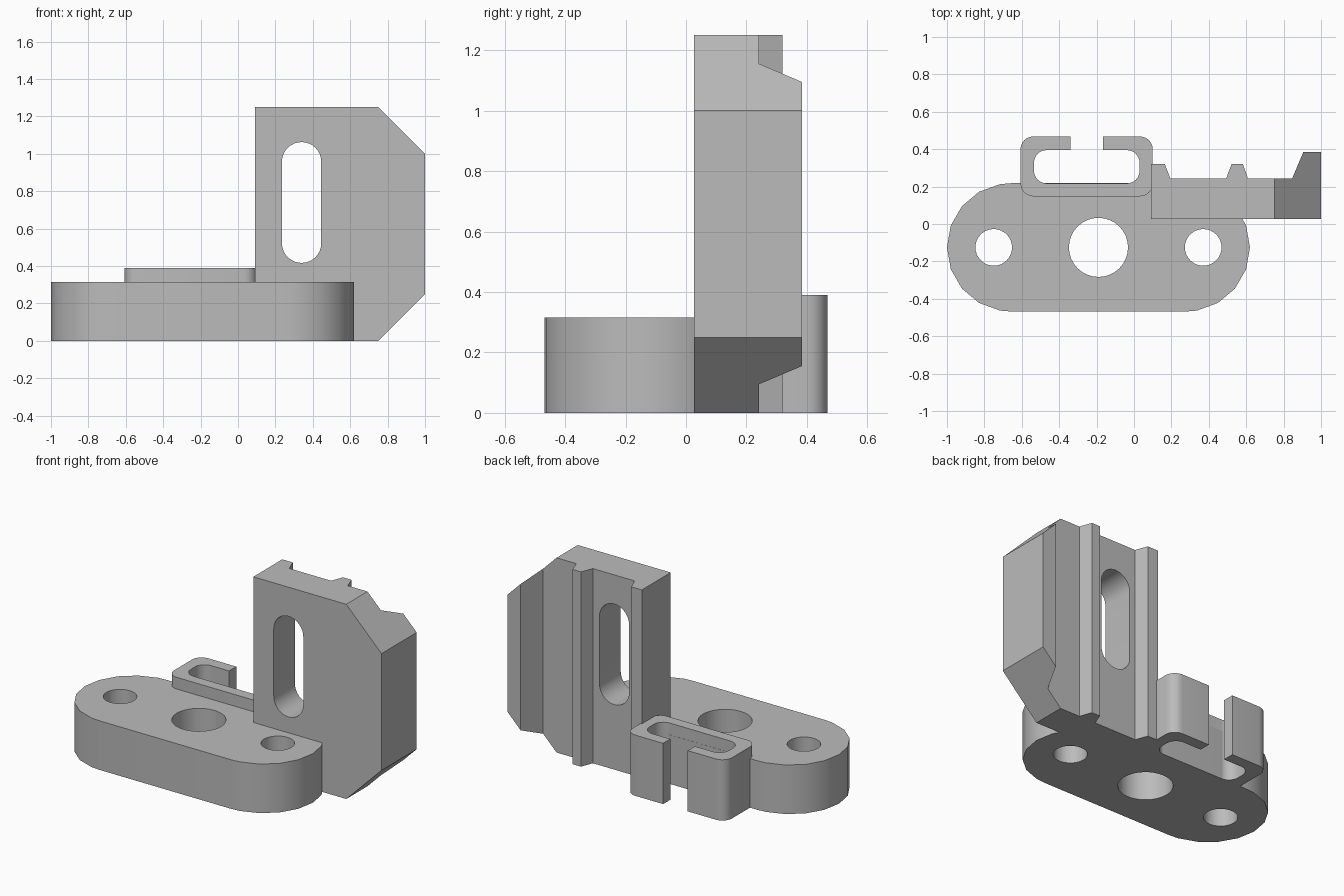
import bpy
import bmesh
from math import radians, cos, sin, pi
from mathutils import Vector

cube = bpy.data.objects.get("Cube")
if cube:
    bpy.data.objects.remove(cube, do_unlink=True)

grey = bpy.data.materials.new("plain grey")
grey.use_nodes = True
colour = (0.5, 0.5, 0.5, 1)
grey.diffuse_color = colour
grey.node_tree.nodes["Principled BSDF"].inputs["Base Color"].default_value = colour


def arc(cx, cy, r, angles):
    return [(cx + r * cos(radians(a)), cy + r * sin(radians(a))) for a in angles]


def circle(cx, cy, r, steps=32):
    return arc(cx, cy, r, [360 * i / steps for i in range(steps)])


def rounded_box(x0, x1, y0, y1, r, steps=6):
    """Outline of a rectangle with round corners, counter-clockwise."""
    corners = [(x1 - r, y1 - r), (x0 + r, y1 - r), (x0 + r, y0 + r), (x1 - r, y0 + r)]
    points = []
    for i, (cx, cy) in enumerate(corners):
        points += arc(cx, cy, r, [90 * (i + j / steps) for j in range(steps + 1)])
    return points


def prism(name, outline, low, high, axis="Z", bevel_planes=()):
    """Extrude an outline along z, or an x-z outline along y; then trim corners."""
    bm = bmesh.new()
    place = (lambda p: (p[0], p[1], low)) if axis == "Z" else (lambda p: (p[0], low, p[1]))
    face = bm.faces.new([bm.verts.new(place(p)) for p in outline])
    push = Vector((0, 0, high - low)) if axis == "Z" else Vector((0, high - low, 0))
    moved = bmesh.ops.extrude_face_region(bm, geom=[face])["geom"]
    bmesh.ops.translate(bm, vec=push, verts=[v for v in moved if isinstance(v, bmesh.types.BMVert)])
    bmesh.ops.remove_doubles(bm, verts=bm.verts, dist=0.0001)
    for point, normal in bevel_planes:
        cut = bmesh.ops.bisect_plane(bm, geom=bm.verts[:] + bm.edges[:] + bm.faces[:],
                                     plane_co=point, plane_no=normal, clear_outer=True)
        rim = [e for e in cut["geom_cut"] if isinstance(e, bmesh.types.BMEdge)]
        bmesh.ops.contextual_create(bm, geom=rim)
    bmesh.ops.recalc_face_normals(bm, faces=bm.faces)
    mesh = bpy.data.meshes.new(name)
    bm.to_mesh(mesh)
    bm.free()
    mesh.materials.append(grey)
    obj = bpy.data.objects.new(name, mesh)
    bpy.context.collection.objects.link(obj)
    return obj


def finish(obj, cutters=()):
    """Cut the openings, bake the result and smooth the round walls."""
    for cutter in cutters:
        cutter.hide_render = True
        mod = obj.modifiers.new("opening", "BOOLEAN")
        mod.operation, mod.object, mod.solver = "DIFFERENCE", cutter, "EXACT"
    bpy.context.view_layer.update()
    baked = bpy.data.meshes.new_from_object(
        obj.evaluated_get(bpy.context.evaluated_depsgraph_get()))
    obj.modifiers.clear()
    obj.data = baked
    for cutter in cutters:
        bpy.data.objects.remove(cutter, do_unlink=True)
    baked.polygons.foreach_set("use_smooth", [True] * len(baked.polygons))
    baked.set_sharp_from_angle(angle=radians(30))


# Base plate with coarse round ends and three through holes
mid_y, radius = -0.125, 0.343
half = [-90, -80, -60, -40, -20, 0, 20, 40, 60, 80, 90]
outline = (arc(0.277, mid_y, radius, half)
           + arc(-0.657, mid_y, radius, [a + 180 for a in half]))
base = prism("base_plate", outline, 0, 0.315)
holes = [(-0.75, 0.098), (-0.19, 0.158), (0.37, 0.098)]
finish(base, [prism("hole_cutter", circle(x, mid_y, r), -0.1, 0.5) for x, r in holes])

# C-shaped clip behind the base, open at the back; its channel also clears the base
clip = prism("rear_clip", rounded_box(-0.607, 0.1, 0.148, 0.468, 0.068), 0, 0.39)
channel = prism("channel_cutter", rounded_box(-0.535, 0.03, 0.217, 0.395, 0.068), -0.1, 0.6)
gap = prism("gap_cutter", [(-0.34, 0.3), (-0.165, 0.3), (-0.165, 0.6), (-0.34, 0.6)], -0.1, 0.6)
finish(clip, [channel, gap])

# Upright plate: ribbed rear profile, two trimmed outer corners
ribbed = [(0.09, 0.027), (1, 0.027), (1, 0.384), (0.905, 0.384), (0.845, 0.242),
          (0.61, 0.242), (0.582, 0.32), (0.522, 0.32), (0.492, 0.242),
          (0.195, 0.242), (0.165, 0.32), (0.09, 0.32)]
trims = [((1, 0, 0.25), (1, 0, -1)), ((1, 0, 1), (1, 0, 1))]
upright = prism("upright_plate", ribbed, 0, 1.25, bevel_planes=trims)
slot = prism("slot_cutter", rounded_box(0.235, 0.445, 0.417, 1.063, 0.1049, 8),
             -0.2, 0.6, axis="Y")
finish(upright, [slot])
